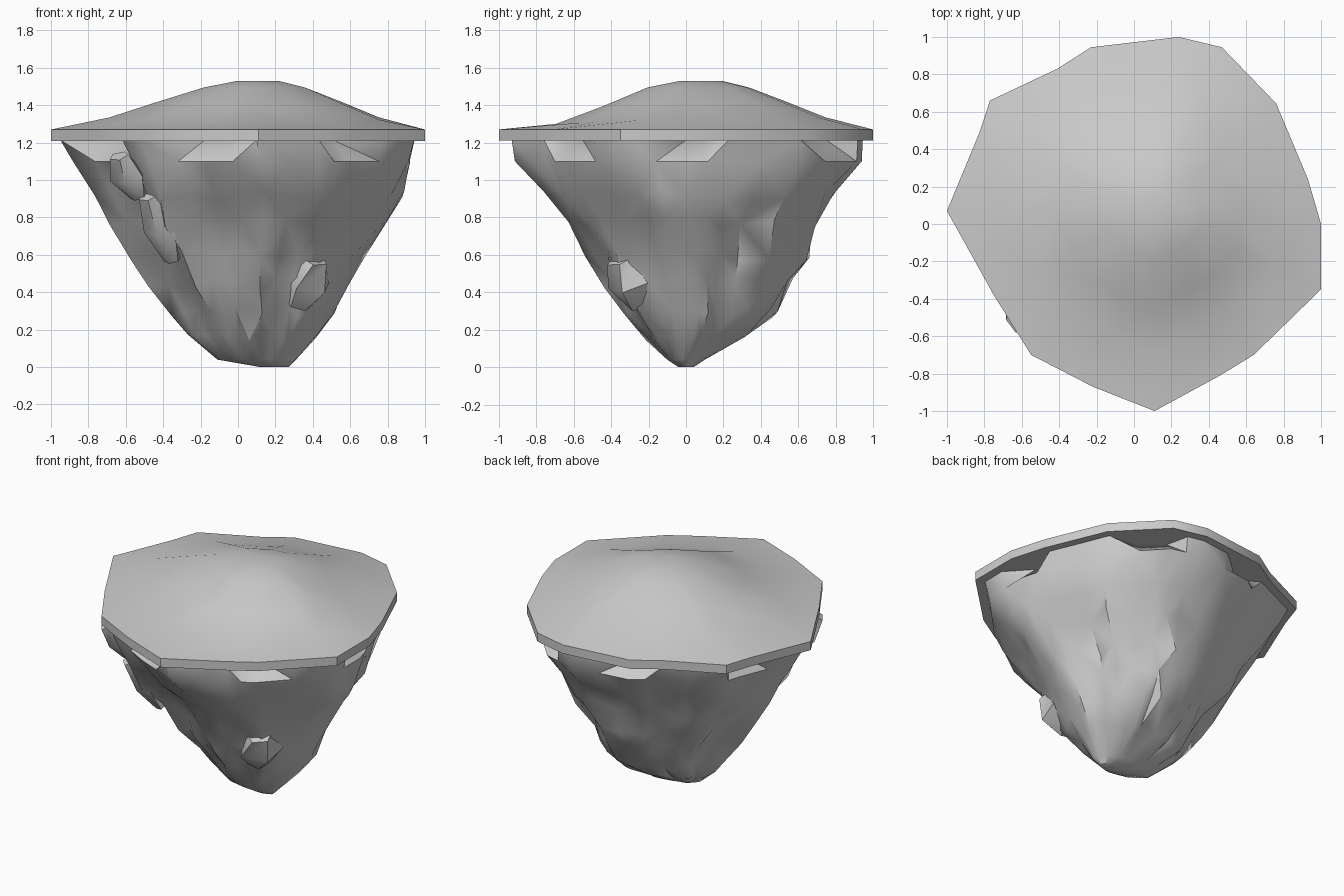
import bpy, bmesh, math, random
from mathutils import Vector

if "Cube" in bpy.data.objects:
    bpy.data.objects.remove(bpy.data.objects["Cube"])

random.seed(11)

# Outline of the island, seen from above
OUTLINE = [(-1, .07), (-.75, -.38), (-.55, -.7), (-.22, -.87), (.11, -1), (.46, -.81),
           (.64, -.7), (1, -.35), (1, 0), (.93, .24), (.76, .645), (.47, .945),
           (.24, 1), (-.23, .945), (-.41, .83), (-.77, .66), (-.83, .48)]


def loft(name, rings, angle):
    """Skin a stack of equally long rings and close both ends."""
    bm = bmesh.new()
    rows = [[bm.verts.new(p) for p in r] for r in rings]
    n = len(rows[0])
    for j, (a, b) in enumerate(zip(rows, rows[1:])):
        for i in range(n):
            k = (i + 1) % n
            if (i + j) % 2:
                bm.faces.new((a[i], a[k], b[k]))
                bm.faces.new((a[i], b[k], b[i]))
            else:
                bm.faces.new((a[i], a[k], b[i]))
                bm.faces.new((a[k], b[k], b[i]))
    bm.faces.new(rows[0][::-1])
    bm.faces.new(rows[-1])
    bmesh.ops.recalc_face_normals(bm, faces=bm.faces)
    me = bpy.data.meshes.new(name)
    bm.to_mesh(me)
    bm.free()
    ob = bpy.data.objects.new(name, me)
    bpy.context.collection.objects.link(ob)
    bpy.ops.object.select_all(action='DESELECT')
    ob.select_set(True)
    bpy.context.view_layer.objects.active = ob
    bpy.ops.object.shade_smooth_by_angle(angle=math.radians(angle))
    return ob


# Grass cap: thin vertical rim, then a low dome that is flatter at the front
CX, CY = .12, .09
cap = [[(x, y, 1.21) for x, y in OUTLINE]]
for s, z, sag in [(1, 1.27, 0), (.72, 1.335, .035), (.5, 1.415, .025), (.27, 1.495, 0), (.11, 1.53, 0)]:
    cap.append([(CX + (x - CX) * s, CY + (y - CY) * s, z - sag * max(0, -y)) for x, y in OUTLINE])
loft("grass_cap", cap, 35)

# Rock levels: z, x min, x max, y min, y max
LEVELS = [(0, .12, .27, -.04, .04), (.04, -.11, .31, -.10, .10),
          (.17, -.27, .43, -.23, .32), (.29, -.34, .51, -.35, .48),
          (.45, -.45, .58, -.47, .56), (.60, -.56, .66, -.55, .64),
          (.77, -.68, .79, -.67, .71), (.92, -.77, .88, -.80, .82),
          (1.10, -.88, .92, -.93, .94), (1.215, -.95, .945, -.94, .945)]

# Ridges (+) and gouges (-): angle, z, angular width, height, amount
FEATURES = [(5, .55, 10, .3, .05), (22, .65, 9, .3, -.14), (38, .7, 9, .3, .05),
            (-20, .6, 9, .35, -.07), (-48, .43, 13, .13, .1), (-35, .75, 12, .2, -.08),
            (-90, .7, 20, .4, -.05), (-112, .8, 8, .25, -.1), (-130, .7, 10, .25, .08),
            (-155, .8, 11, .25, -.1), (55, .65, 14, .3, -.08), (85, .6, 10, .15, .05),
            (150, .4, 16, .15, -.12), (120, .8, 12, .25, -.08), (178, .6, 10, .3, .05)]

columns = []
for i, p in enumerate(OUTLINE):
    q = OUTLINE[(i + 1) % len(OUTLINE)]
    columns += [p, ((p[0] + q[0]) / 2, (p[1] + q[1]) / 2)]
notches = {i for i in range(len(columns)) if i % 5 in (1, 2)}

rock = []
for li, (z, x0, x1, y0, y1) in enumerate(LEVELS):
    ring = []
    for i, (u, v) in enumerate(columns):
        a = math.degrees(math.atan2(v, u))
        f = 1.0
        for fa, fz, wa, wz, amt in FEATURES:
            d = (a - fa + 180) % 360 - 180
            f += amt * math.exp(-(d / wa) ** 2 - ((z - fz) / wz) ** 2)
        dz = 0
        if 1 < li < 8:
            f += random.uniform(-.05, .035)
            dz = random.uniform(-.03, .03)
        if li == 9 and i in notches:
            f *= .84
        x = (x0 + x1) / 2 + u * f * (x1 - x0) / 2
        y = (y0 + y1) / 2 + v * f * (y1 - y0) / 2
        ring.append((x, y, z + dz))
    rock.append(ring)
loft("rock_base", rock, 48)


# Broken slabs that stand out from the rock face
def slab(name, loc, size, turn, tilt):
    pts = []
    for k, s in enumerate((.55, 1, .6)):
        ring = []
        for i in range(5):
            a = math.tau * i / 5 + .3 * k
            r = s * random.uniform(.85, 1.1)
            ring.append(Vector((r * math.cos(a) * size[0], r * math.sin(a) * size[1], (k - 1) * size[2])))
        pts.append(ring)
    ob = loft(name, pts, 40)
    ob.location = loc
    ob.rotation_euler = (0, math.radians(tilt), math.radians(turn))


for n, (loc, size, turn, tilt) in enumerate([
        ((.37, -.30, .45), (.10, .14, .14), -50, 30),
        ((-.42, -.42, .74), (.07, .1, .2), -130, 32),
        ((-.58, -.48, 1.02), (.08, .12, .13), -140, 32),
        ((.54, .05, .58), (.06, .09, .3), 0, 28)]):
    slab(f"rock_slab_{n + 1}", loc, size, turn, tilt)
